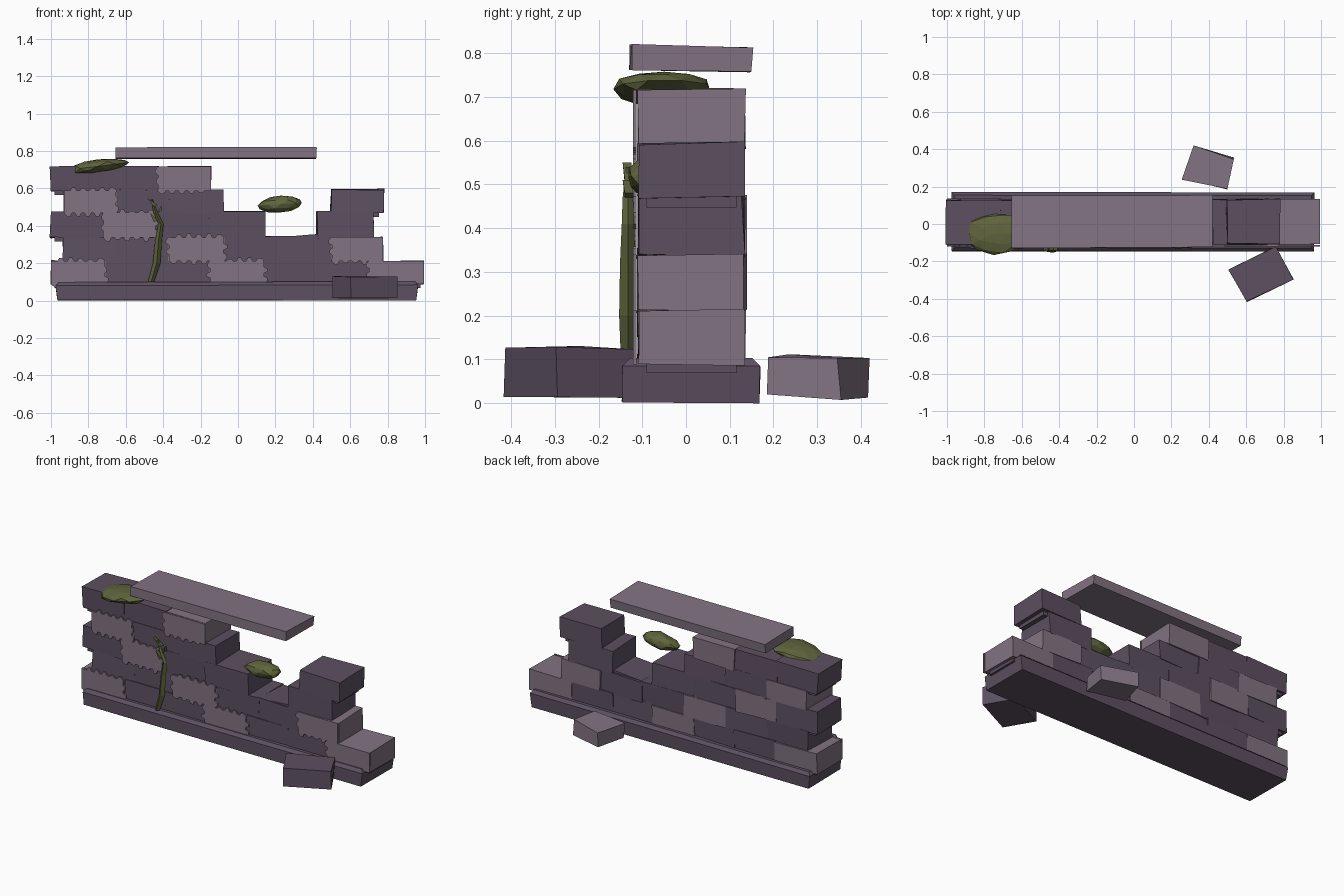
import bpy, bmesh, math, random
from mathutils import Vector

random.seed(7)
cube = bpy.data.objects.get("Cube")
if cube:
    bpy.data.objects.remove(cube, do_unlink=True)


def material(name, rgb):
    m = bpy.data.materials.new(name)
    m.use_nodes = True
    m.diffuse_color = (*rgb, 1)
    bsdf = next(n for n in m.node_tree.nodes if n.type == 'BSDF_PRINCIPLED')
    bsdf.inputs["Base Color"].default_value = (*rgb, 1)
    return m


LIGHT = material("pale mauve stone", (0.22, 0.172, 0.22))
DARK = material("dark mauve stone", (0.108, 0.08, 0.118))
MOSS = material("olive moss", (0.115, 0.128, 0.045))


def finish(name, bm, mat):
    bmesh.ops.recalc_face_normals(bm, faces=bm.faces)
    mesh = bpy.data.meshes.new(name)
    bm.to_mesh(mesh)
    bm.free()
    mesh.materials.append(mat)
    ob = bpy.data.objects.new(name, mesh)
    bpy.context.collection.objects.link(ob)
    return ob


def prism(name, outline, depth, mat, jitter=0.0, bevel=0.0, flare=1.0):
    """Extrude a closed outline along a vector, with slightly uneven corners."""
    bm = bmesh.new()
    base = bm.faces.new([bm.verts.new(p) for p in outline])
    ext = bmesh.ops.extrude_face_region(bm, geom=[base])["geom"]
    top = [v for v in ext if isinstance(v, bmesh.types.BMVert)]
    mid = sum((v.co for v in top), Vector()) / len(top)
    for v in top:
        v.co = mid + (v.co - mid) * flare + Vector(depth)
    for v in bm.verts:
        v.co += Vector([random.uniform(-jitter, jitter) for _ in range(3)])
    if bevel:
        edges = [e for f in bm.faces if all(v in top for v in f.verts) for e in f.edges]
        bmesh.ops.bevel(bm, geom=edges, offset=bevel, segments=1, affect='EDGES')
    return finish(name, bm, mat)


def block(name, x0, x1, y0, y1, z0, z1, mat, **kw):
    return prism(name, [(x0, y0, z0), (x1, y0, z0), (x1, y1, z0), (x0, y1, z0)],
                 (0, 0, z1 - z0), mat, **kw)


def ragged_face(name, x0, x1, z0, z1, free_left, free_right):
    """Thin chipped plate whose edges are crenellated where they meet neighbours."""
    def edge(a, b, out, ragged):
        a, b = Vector(a), Vector(b)
        pts = [a]
        if ragged:
            n = max(3, round((b - a).length / 0.026))
            for i in range(1, n):
                shift = Vector(out) * (random.uniform(0.008, 0.02) if i % 2 else -0.002)
                for t in (i - 0.3, i + 0.3):
                    pts.append(a.lerp(b, t / n) + shift)
        return pts
    y = -0.113
    bl, br, tr, tl = (x0, y, z0), (x1, y, z0), (x1, y, z1), (x0, y, z1)
    outline = (edge(bl, br, (0, 0, -1), True) + edge(br, tr, (1, 0, 0), not free_right)
               + edge(tr, tl, (0, 0, 1), z1 < 0.6 and x1 < 0.4)
               + edge(tl, bl, (-1, 0, 0), not free_left))
    prism(name, outline, (0, -0.008, 0), LIGHT)


# Plinth, wider at its chamfered top
block("plinth", -0.965, 0.955, -0.145, 0.168, 0.002, 0.1, DARK,
      jitter=0.003, bevel=0.018, flare=1.012)

# Brick courses: bottom, top, then runs of (start, end, is_light)
courses = [
    (0.088, 0.213, [(-1, -0.71, 1), (-0.71, -0.15, 0), (-0.15, 0.14, 1),
                    (0.14, 0.7, 0), (0.7, 0.995, 1)]),
    (0.21, 0.34, [(-0.93, -0.37, 0), (-0.37, -0.075, 1), (-0.075, 0.5, 0),
                  (0.5, 0.775, 1)]),
    (0.335, 0.472, [(-1, -0.72, 0), (-0.72, -0.44, 1), (-0.44, 0.145, 0),
                    (0.425, 0.72, 0)]),
    (0.467, 0.59, [(-0.93, -0.65, 1), (-0.65, -0.08, 0), (0.5, 0.775, 0)]),
    (0.585, 0.716, [(-1, -0.43, 0), (-0.43, -0.145, 1)]),
]
for row, (z0, z1, runs) in enumerate(courses, 1):
    for i, (x0, x1, light) in enumerate(runs):
        free_left = i == 0 or runs[i - 1][1] != x0
        free_right = i == len(runs) - 1 or runs[i + 1][0] != x1
        if light:
            block(f"light_brick_{row}_{i}", x0, x1, -0.109, 0.136, z0, z1, LIGHT, jitter=0.004)
            ragged_face(f"chipped_face_{row}_{i}", x0, x1, z0, z1, free_left, free_right)
        else:
            n = max(1, round((x1 - x0) / 0.29))
            w = (x1 - x0) / n
            for k in range(n):
                block(f"dark_brick_{row}_{i}_{k}", x0 + k * w - 0.004, x0 + (k + 1) * w + 0.004,
                      -0.106, 0.13, z0, z1 + 0.003, DARK, jitter=0.006)

# Mortar core closes the seams between bricks
for row, (z0, z1, runs) in enumerate(courses, 1):
    for i, (x0, x1, _) in enumerate(runs):
        block(f"mortar_core_{row}_{i}", x0 + 0.02, x1 - 0.02, -0.09, 0.115,
              z0 - 0.02, z1 - 0.015, DARK)

# Broken slope beside the gap
prism("broken_slope", [(0.17, -0.1, 0.335), (0.5, -0.1, 0.335), (0.5, -0.1, 0.362)],
      (0, 0.22, 0), DARK)

# Capstone slab
prism("capstone", [(-0.655, -0.13, 0.76), (-0.655, -0.13, 0.82),
                   (-0.655, 0.15, 0.813), (-0.655, 0.145, 0.757)],
      (1.075, 0.006, 0), LIGHT, jitter=0.002)

# Fallen stones
prism("fallen_dark_stone", [(0.505, -0.245, 0.013), (0.605, -0.415, 0.015),
                            (0.85, -0.295, 0.015), (0.755, -0.12, 0.01)],
      (0, 0, 0.115), DARK, jitter=0.004)
prism("fallen_light_stone", [(0.26, 0.24, 0.015), (0.5, 0.185, 0.015),
                             (0.535, 0.35, 0.01), (0.315, 0.42, 0.012)],
      (0, 0, 0.092), LIGHT, jitter=0.005)


def moss(name, center, size, tilt):
    bm = bmesh.new()
    bmesh.ops.create_icosphere(bm, subdivisions=2, radius=1)
    for v in bm.verts:
        v.co *= random.uniform(0.88, 1.06)
        x, y, z = (c * s for c, s in zip(v.co, size))
        v.co = Vector(center) + Vector((x, y, z + x * tilt))
    finish(name, bm, MOSS)


moss("top_moss", (-0.75, -0.05, 0.718), (0.17, 0.115, 0.038), 0.12)
moss("ledge_moss", (0.23, -0.075, 0.516), (0.125, 0.06, 0.046), 0.06)

# Hanging vine: tapered stem with small leaves at the top
stem = [(-0.465, 0.1, 0.016), (-0.435, 0.2, 0.02), (-0.425, 0.32, 0.018),
        (-0.412, 0.41, 0.014), (-0.44, 0.47, 0.012), (-0.46, 0.54, 0.004)]
bm = bmesh.new()
rings = []
for x, z, r in stem:
    rings.append([bm.verts.new((x + r * math.cos(a), -0.133 + r * math.sin(a), z))
                  for a in (math.pi / 2 * k for k in range(4))])
for lower, upper in zip(rings, rings[1:]):
    for k in range(4):
        bm.faces.new((lower[k], lower[k - 1], upper[k - 1], upper[k]))
bm.faces.new(rings[0])
bm.faces.new(rings[-1])
finish("vine_stem", bm, MOSS)
for i, (x, z, dx, dz) in enumerate([(-0.45, 0.5, -0.035, 0.05), (-0.43, 0.47, 0.02, 0.04),
                                    (-0.45, 0.42, -0.02, 0.05)]):
    prism(f"vine_leaf_{i}", [(x, -0.14, z), (x + 0.02, -0.14, z + 0.01),
                             (x + dx, -0.145, z + dz)], (0, 0.02, 0), MOSS)
